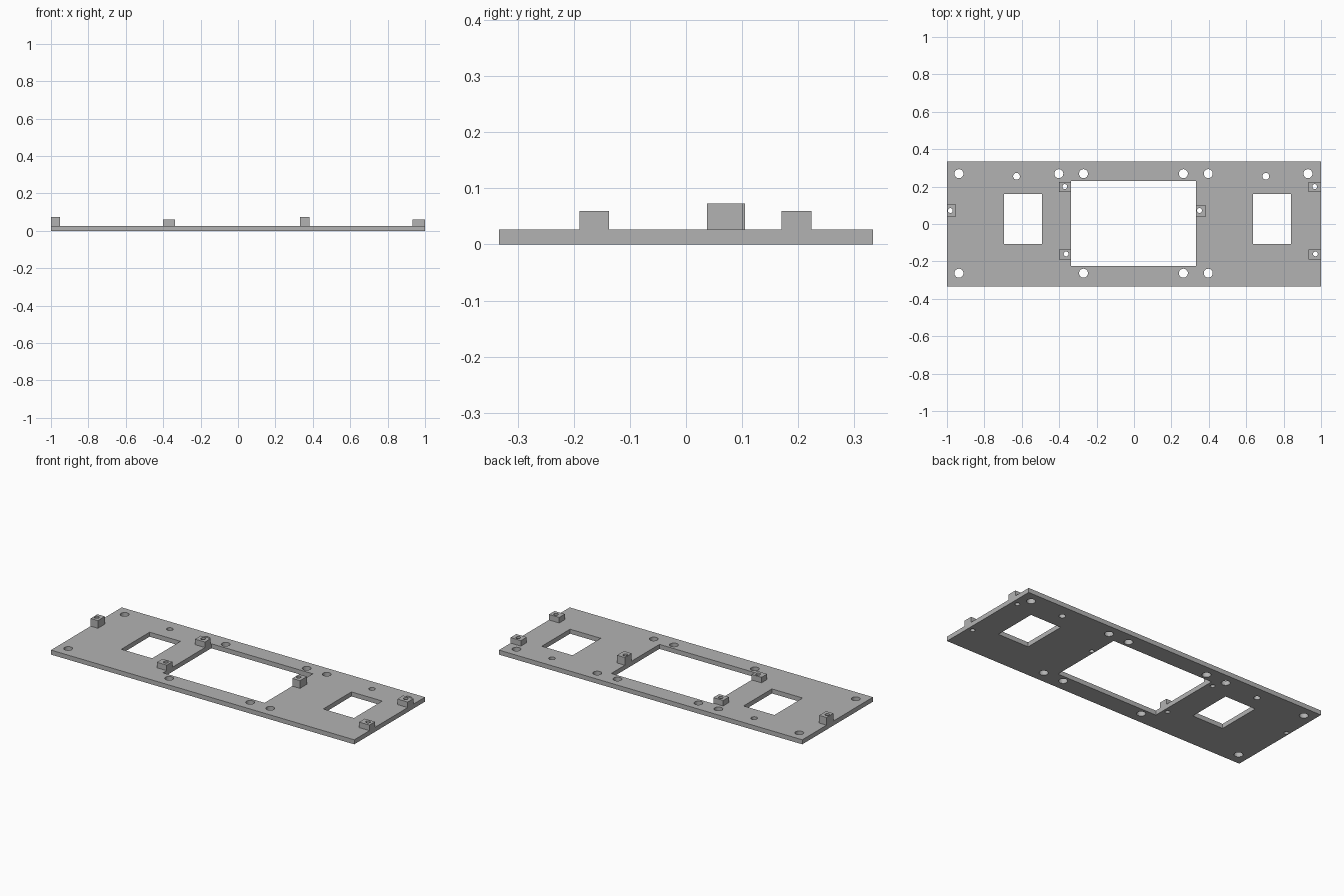
import bpy, bmesh
from mathutils import Matrix, Vector

cube = bpy.data.objects.get("Cube")
if cube:
    bpy.data.objects.remove(cube, do_unlink=True)

grey = bpy.data.materials.new("plain grey")
grey.use_nodes = True
colour = (0.45, 0.45, 0.45, 1)
grey.diffuse_color = colour
grey.node_tree.nodes["Principled BSDF"].inputs["Base Color"].default_value = colour

THICK = 0.027


def add_box(bm, x0, x1, y0, y1, z0, z1):
    centre = Vector((x0 + x1, y0 + y1, z0 + z1)) / 2
    size = Matrix.Diagonal((x1 - x0, y1 - y0, z1 - z0, 1))
    bmesh.ops.create_cube(bm, size=1, matrix=Matrix.Translation(centre) @ size)


def add_drill(bm, x, y, radius):
    bmesh.ops.create_cone(bm, cap_ends=True, segments=32, radius1=radius,
                          radius2=radius, depth=1, matrix=Matrix.Translation((x, y, 0)))


def make_object(name, bm):
    mesh = bpy.data.meshes.new(name)
    bm.to_mesh(mesh)
    bm.free()
    mesh.materials.append(grey)
    obj = bpy.data.objects.new(name, mesh)
    bpy.context.collection.objects.link(obj)
    return obj


def cut(obj, cutter_bm):
    cutter = make_object("cutter", cutter_bm)
    cutter.hide_render = True
    mod = obj.modifiers.new("cut", 'BOOLEAN')
    mod.operation, mod.solver, mod.object = 'DIFFERENCE', 'EXACT', cutter
    bpy.context.view_layer.objects.active = obj
    bpy.ops.object.modifier_apply(modifier=mod.name)
    bpy.data.objects.remove(cutter, do_unlink=True)


# Mounting posts: name, x range, y range, top height, hole centre
posts = [
    ("right_end_post", -1, -0.952, 0.04, 0.105, 0.073, -0.982, 0.072),
    ("middle_post", 0.332, 0.383, 0.037, 0.102, 0.073, 0.35, 0.072),
    ("inner_back_post", -0.402, -0.337, 0.17, 0.224, 0.06, -0.37, 0.2),
    ("inner_front_post", -0.402, -0.337, -0.19, -0.137, 0.06, -0.363, -0.16),
    ("left_back_post", 0.932, 1, 0.17, 0.224, 0.06, 0.966, 0.2),
    ("left_front_post", 0.932, 1, -0.19, -0.137, 0.06, 0.97, -0.16),
]

# Base plate with windows, screw holes and post holes
plate_bm, cutters = bmesh.new(), bmesh.new()
add_box(plate_bm, -1, 1, -0.333, 0.333, 0, THICK)
for x0, x1, y0, y1 in ((-0.695, -0.492, -0.106, 0.16),
                       (-0.337, 0.332, -0.224, 0.23),
                       (0.636, 0.839, -0.106, 0.16)):
    add_box(cutters, x0, x1, y0, y1, -1, 1)
for x in (-0.936, -0.402, -0.27, 0.264, 0.397, 0.93):
    add_drill(cutters, x, 0.269, 0.024)
for x in (-0.936, -0.27, 0.264, 0.397):
    add_drill(cutters, x, -0.263, 0.024)
for x in (-0.628, 0.705):
    add_drill(cutters, x, 0.255, 0.018)
for post in posts:
    add_drill(cutters, *post[6:], 0.013)
plate = make_object("base_plate", plate_bm)
cut(plate, cutters)

# Drilled posts standing on the plate
for name, x0, x1, y0, y1, top, hx, hy in posts:
    bm, drill = bmesh.new(), bmesh.new()
    add_box(bm, x0, x1, y0, y1, THICK, top)
    add_drill(drill, hx, hy, 0.013)
    cut(make_object(name, bm), drill)
